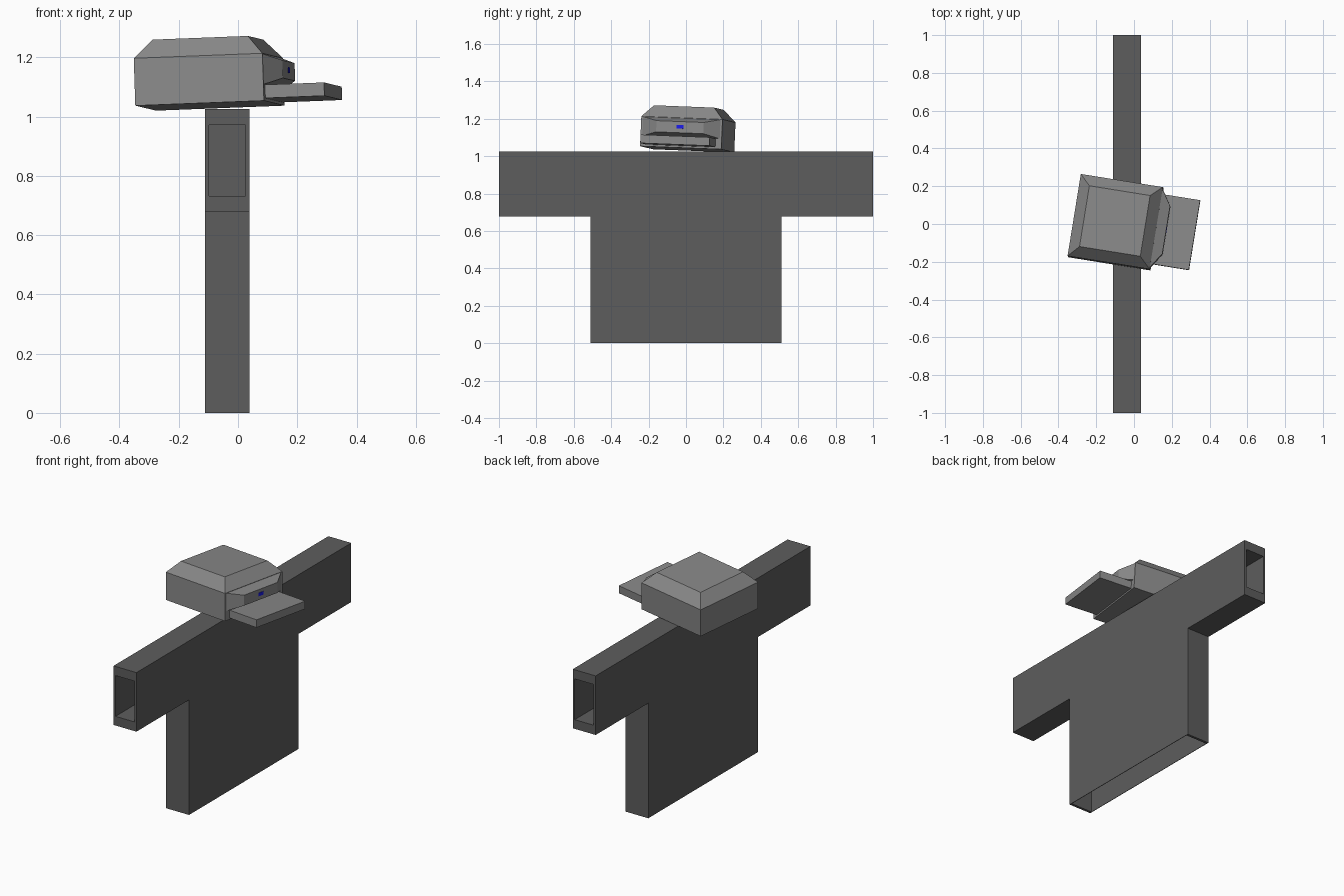
import bpy, bmesh
from math import radians
from mathutils import Matrix, Vector

if "Cube" in bpy.data.objects:
    bpy.data.objects.remove(bpy.data.objects["Cube"])


def paint(name, colour):
    mat = bpy.data.materials.new(name)
    mat.diffuse_color = (*colour, 1)
    mat.use_nodes = True
    mat.node_tree.nodes["Principled BSDF"].inputs["Base Color"].default_value = mat.diffuse_color
    return mat


charcoal = paint("charcoal", (0.11, 0.11, 0.11))
grey = paint("grey", (0.25, 0.25, 0.25))
blue = paint("blue", (0.01, 0.01, 0.8))


def finish(bm, name, mat, matrix=None):
    bmesh.ops.recalc_face_normals(bm, faces=bm.faces)
    mesh = bpy.data.meshes.new(name)
    bm.to_mesh(mesh)
    bm.free()
    mesh.materials.append(mat)
    ob = bpy.data.objects.new(name, mesh)
    bpy.context.collection.objects.link(ob)
    if matrix:
        ob.matrix_world = matrix


def box(name, lo, hi, mat, matrix):
    bm = bmesh.new()
    lo, hi = Vector(lo), Vector(hi)
    place = Matrix.Translation((lo + hi) / 2) @ Matrix.Diagonal((*(hi - lo), 1))
    bmesh.ops.create_cube(bm, size=1, matrix=place)
    finish(bm, name, mat, matrix)


def loft(name, rings, mat, matrix):
    """Join four-cornered rings into a closed solid."""
    bm = bmesh.new()
    loops = [[bm.verts.new(p) for p in ring] for ring in rings]
    for a, b in zip(loops, loops[1:]):
        for i in range(4):
            j = (i + 1) % 4
            bm.faces.new((a[i], a[j], b[j], b[i]))
    bm.faces.new(loops[0])
    bm.faces.new(loops[-1])
    finish(bm, name, mat, matrix)


def recess(bm, face, scale, depth):
    """Shrink a rim inside a face and push the middle inwards."""
    inward = -face.normal.copy()
    centre = face.calc_center_median()
    rim = bmesh.ops.extrude_discrete_faces(bm, faces=[face])["faces"][0]
    for v in rim.verts:
        v.co = centre + (v.co - centre) * Vector(scale)
    floor = bmesh.ops.extrude_discrete_faces(bm, faces=[rim])["faces"][0]
    bmesh.ops.translate(bm, verts=floor.verts, vec=inward * depth)


# shirt: T profile extruded in x, with openings at hem, neck and sleeves
half = [(0.51, 0), (0.51, 0.678), (1, 0.678), (1, 1.026), (0.18, 1.026)]
profile = half + [(-y, z) for y, z in reversed(half)]
bm = bmesh.new()
side = bm.faces.new([bm.verts.new((-0.111, y, z)) for y, z in profile])
ext = bmesh.ops.extrude_face_region(bm, geom=[side])["geom"]
bmesh.ops.translate(bm, vec=(0.149, 0, 0), verts=[g for g in ext if isinstance(g, bmesh.types.BMVert)])
bmesh.ops.recalc_face_normals(bm, faces=bm.faces)
bm.normal_update()
openings = []
for f in bm.faces:
    c = f.calc_center_median()
    if abs(f.normal.y) > 0.9 and abs(c.y) > 0.9:
        openings.append((f, (0.83, 1, 0.69), 0.38))
    elif f.normal.z < -0.9 and c.z < 0.01:
        openings.append((f, (0.96, 0.97, 1), 0.5))
    elif f.normal.z > 0.9 and abs(c.y) < 0.01:
        openings.append((f, (0.83, 0.95, 1), 0.3))
for f, scale, depth in openings:
    recess(bm, f, scale, depth)
finish(bm, "shirt", charcoal)

# cap placement: turned and slightly tilted
cap = (Matrix.Translation((-0.0945, 0.006, 1.037)) @ Matrix.Rotation(radians(-9.2), 4, 'Z')
       @ Matrix.Rotation(radians(-2.2), 4, 'X') @ Matrix.Rotation(radians(-2.2), 4, 'Y'))


def square(r, z):
    return [(-r, -r, z), (r, -r, z), (r, r, z), (-r, r, z)]


def panel(x, w, z0, z1):
    return [(x, -w, z0), (x, w, z0), (x, w, z1), (x, -w, z1)]


# cap crown, raised front panel, brim and badge
loft("cap_crown", [square(0.22, 0), square(0.22, 0.16), square(0.163, 0.223)], grey, cap)
loft("cap_front_panel", [panel(0.215, 0.217, 0.054, 0.16), panel(0.273, 0.128, 0.078, 0.138)], grey, cap)
box("cap_brim", (0.2, -0.187, 0.01), (0.422, 0.187, 0.055), grey, cap)
box("cap_badge", (0.265, -0.019, 0.1), (0.2745, 0.019, 0.119), blue, cap)
